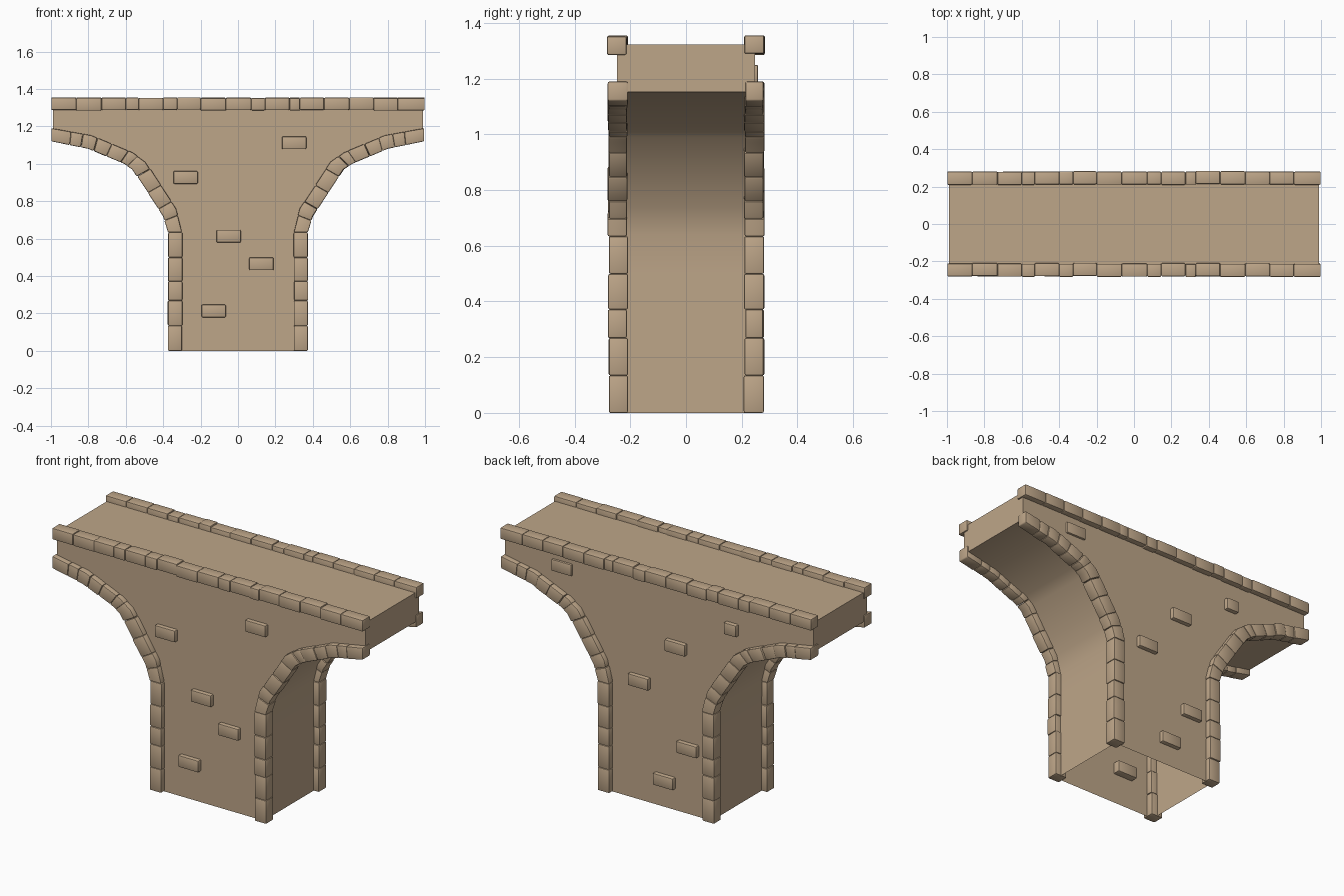
import bpy, bmesh, math, random

if "Cube" in bpy.data.objects:
    bpy.data.objects.remove(bpy.data.objects["Cube"])
random.seed(4)

stone_mat = bpy.data.materials.new("tan stone")
stone_mat.diffuse_color = (0.515, 0.381, 0.250, 1)
stone_mat.use_nodes = True
stone_mat.node_tree.nodes["Principled BSDF"].inputs["Base Color"].default_value = stone_mat.diffuse_color


def finish(name, bm, bevel=0.0):
    bmesh.ops.recalc_face_normals(bm, faces=bm.faces)
    me = bpy.data.meshes.new(name)
    bm.to_mesh(me)
    bm.free()
    me.materials.append(stone_mat)
    ob = bpy.data.objects.new(name, me)
    bpy.context.collection.objects.link(ob)
    bpy.ops.object.select_all(action='DESELECT')
    ob.select_set(True)
    bpy.context.view_layer.objects.active = ob
    if bevel:
        m = ob.modifiers.new("worn edges", 'BEVEL')
        m.width, m.segments = bevel, 2
        m.limit_method, m.angle_limit = 'ANGLE', math.radians(50)
        bpy.ops.object.modifier_apply(modifier=m.name)
    bpy.ops.object.shade_smooth_by_angle(angle=math.radians(40))
    return ob


def loft(bm, rings):
    """Closed solid through rings of four corners."""
    vs = [[bm.verts.new(p) for p in r] for r in rings]
    for a, b in zip(vs, vs[1:]):
        for i in range(4):
            j = (i + 1) % 4
            bm.faces.new((a[i], a[j], b[j], b[i]))
    bm.faces.new(vs[0][::-1])
    bm.faces.new(vs[-1])


def box(bm, x0, x1, y0, y1, z0, z1):
    loft(bm, [[(x, y0, z0), (x, y1, z0), (x, y1, z1), (x, y0, z1)] for x in (x0, x1)])


def wob(a=0.003):
    return random.uniform(-a, a)


# pier body: mirrored profile drawn through the depth, open underneath
half = [(0.338, 0), (0.338, 0.5), (0.339, 0.64), (0.365, 0.74), (0.53, 0.99), (0.585, 1.03),
        (0.795, 1.115), (0.99, 1.152), (0.99, 1.322)]
prof = half + [(-x, z) for x, z in reversed(half)]
bm = bmesh.new()
front = [bm.verts.new((x, -0.247, z)) for x, z in prof]
back = [bm.verts.new((x, 0.247, z)) for x, z in prof]
for i in range(len(prof) - 1):
    bm.faces.new((front[i], front[i + 1], back[i + 1], back[i]))
bm.faces.new(front)
bm.faces.new(back[::-1])
finish("pier_body", bm)

# arch edging stones: strip between an open side line and a wall side line
outer = [(0.374, 0), (0.374, 0.64), (0.40, 0.72), (0.565, 0.97), (0.61, 1.0), (0.80, 1.08), (0.997, 1.12)]
inner = [(0.299, 0), (0.299, 0.64), (0.33, 0.76), (0.495, 1.01), (0.565, 1.06), (0.785, 1.152), (0.997, 1.19)]
cuts = [0, 0.21, 0.42, 0.58, 0.78, 0.99, 1.7, 2.15, 2.5, 2.85, 3.6, 4.1, 4.5, 4.85, 5.2, 5.5, 6]


def at(line, s):
    i = min(int(s), len(line) - 2)
    t = s - i
    return [line[i][k] * (1 - t) + line[i + 1][k] * t for k in (0, 1)]


for sx, xn in ((1, "right"), (-1, "left")):
    for sy, yn in ((-1, "front"), (1, "back")):
        bm = bmesh.new()
        for s0, s1 in zip(cuts, cuts[1:]):
            y0, y1, d = 0.210 + wob(), 0.279 + wob(), wob(0.002)
            steps = [s0] + [k for k in range(1, 6) if s0 < k < s1] + [s1]
            rings = []
            for s in steps:
                (ox, oz), (ix, iz) = at(outer, s), at(inner, s)
                rings.append([(sx * (ox + d), sy * y0, oz), (sx * (ox + d), sy * y1, oz),
                              (sx * (ix + d), sy * y1, iz), (sx * (ix + d), sy * y0, iz)])
            loft(bm, rings)
        finish(f"arch_stones_{yn}_{xn}", bm, 0.006)

# parapet coping stones along both top edges
xs = [-0.998, -0.865, -0.73, -0.6, -0.53, -0.4, -0.325, -0.2, -0.065, 0.07, 0.145,
      0.275, 0.33, 0.46, 0.595, 0.725, 0.855, 0.998]
for sy, yn in ((-1, "front"), (1, "back")):
    bm = bmesh.new()
    for a, b in zip(xs, xs[1:]):
        d, e = wob(), wob()
        box(bm, a, b, sy * (0.211 + d), sy * (0.281 + d), 1.287 + e, 1.353 + e)
    finish(f"coping_stones_{yn}", bm, 0.006)

# scattered bricks standing out of the walls: centre x, centre z, width
bricks = {
    -1: [(-0.28, 0.927, 0.13), (0.30, 1.112, 0.13), (-0.05, 0.613, 0.13),
         (0.125, 0.465, 0.13), (-0.13, 0.213, 0.13)],
    1: [(-0.04, 0.155, 0.13), (-0.19, 0.38, 0.13), (0.12, 0.69, 0.13),
        (-0.115, 0.95, 0.13), (-0.47, 1.15, 0.08), (0.62, 1.215, 0.13)],
}
for sy, yn in ((-1, "front"), (1, "back")):
    bm = bmesh.new()
    for x, z, w in bricks[sy]:
        out = 0.259 if z > 1.2 else 0.272
        box(bm, x - w / 2, x + w / 2, sy * 0.205, sy * out, z - 0.034, z + 0.034)
    finish(f"wall_bricks_{yn}", bm, 0.006)
